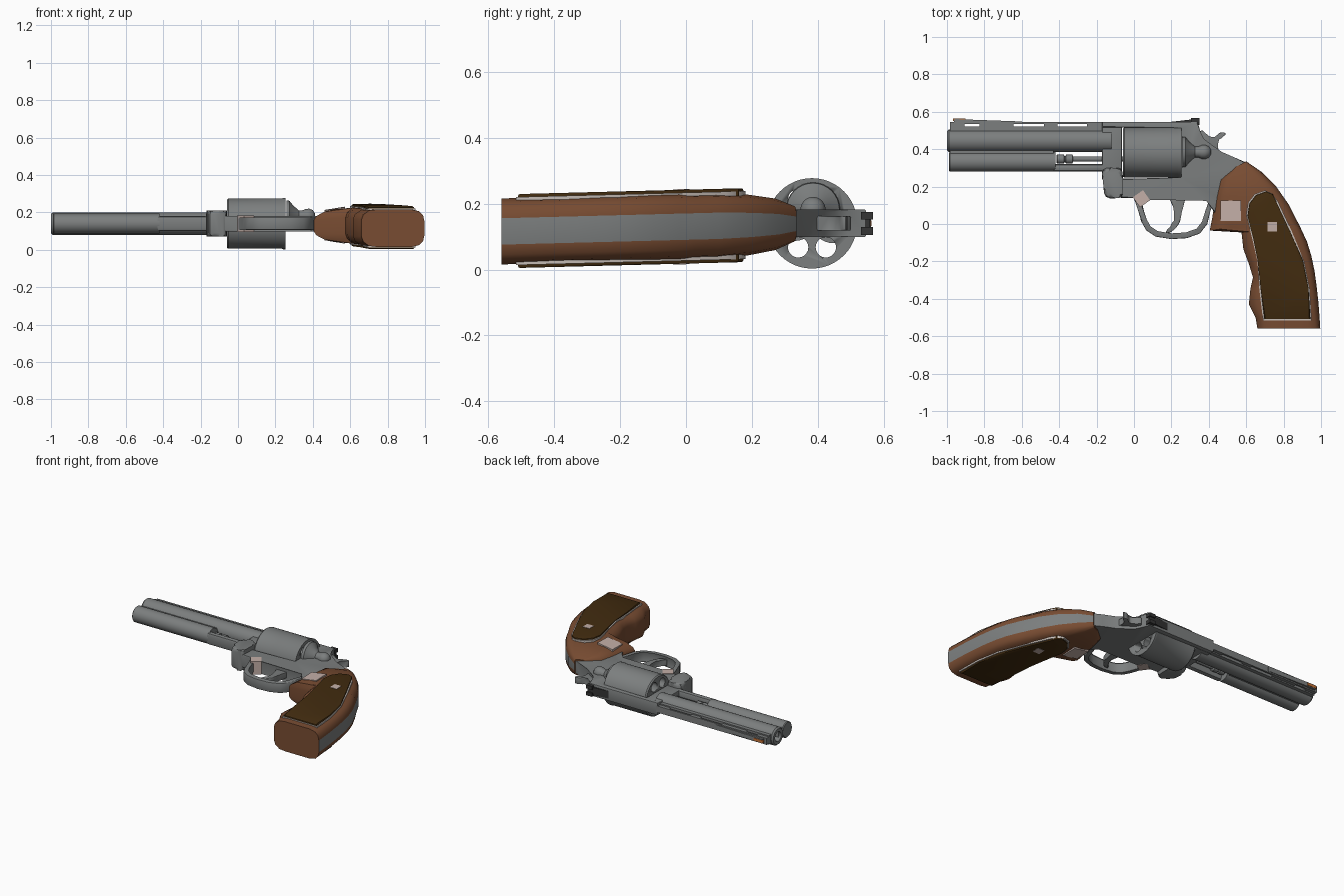
import bpy, bmesh, math
from mathutils import Vector

if "Cube" in bpy.data.objects:
    bpy.data.objects.remove(bpy.data.objects["Cube"])

ZC = 0.14  # mid plane of the model


def material(name, rgb):
    m = bpy.data.materials.new(name)
    m.diffuse_color = (*rgb, 1)
    m.use_nodes = True
    m.node_tree.nodes["Principled BSDF"].inputs["Base Color"].default_value = m.diffuse_color
    return m


STEEL = material("steel", (0.20, 0.21, 0.21))
WOOD = material("wood", (0.19, 0.073, 0.032))
DARK_WOOD = material("dark_wood", (0.055, 0.025, 0.005))
TRIM = material("pale_trim", (0.58, 0.52, 0.48))
PLATE = material("pale_plate", (0.55, 0.43, 0.39))
BLACK = material("black_steel", (0.035, 0.035, 0.035))
ORANGE = material("orange_insert", (0.6, 0.18, 0.04))


def finish(name, bm, mats, angle=35):
    bmesh.ops.recalc_face_normals(bm, faces=bm.faces)
    me = bpy.data.meshes.new(name)
    bm.to_mesh(me)
    bm.free()
    for m in mats:
        me.materials.append(m)
    me.shade_smooth()
    me.set_sharp_from_angle(angle=math.radians(angle))
    ob = bpy.data.objects.new(name, me)
    bpy.context.collection.objects.link(ob)
    return ob


def lean(y):
    """Mid plane of the grip, which leans slightly towards the butt."""
    return 0.13 + 0.026 * y


def prism(name, pts, half, mat, bevel=0.0, mid=None):
    """Outline in x/y extruded both ways from the mid plane; half may be a function of x."""
    h = half if callable(half) else (lambda x: half)
    mid = mid or (lambda y: ZC)
    bm = bmesh.new()
    top = [bm.verts.new((x, y, mid(y) + h(x))) for x, y in pts]
    low = [bm.verts.new((x, y, mid(y) - h(x))) for x, y in pts]
    caps = [bm.faces.new(top), bm.faces.new(low[::-1])]
    n = len(pts)
    for i in range(n):
        j = (i + 1) % n
        bm.faces.new((top[i], low[i], low[j], top[j]))
    if bevel:
        edges = list({e for f in caps for e in f.edges})
        bmesh.ops.bevel(bm, geom=edges, offset=bevel, segments=2, profile=0.5, affect='EDGES')
    return finish(name, bm, [mat])


def box(name, x0, x1, y0, y1, half, mat, bevel=0.0):
    return prism(name, [(x0, y0), (x1, y0), (x1, y1), (x0, y1)], half, mat, bevel)


def lathe(name, profile, y, z, mat, n=32, closed=False):
    """Profile of (x, radius) turned around an axis along x."""
    bm = bmesh.new()
    rings = [[bm.verts.new((x, y + r * math.cos(2 * math.pi * k / n), z + r * math.sin(2 * math.pi * k / n)))
              for k in range(n)] for x, r in profile]
    pairs = list(zip(rings, rings[1:]))
    if closed:
        pairs.append((rings[-1], rings[0]))
    else:
        bm.faces.new(rings[0])
        bm.faces.new(rings[-1])
    for a, b in pairs:
        for k in range(n):
            bm.faces.new((a[k], a[(k + 1) % n], b[(k + 1) % n], b[k]))
    return finish(name, bm, [mat])


def smooth_outline(pts, steps=4):
    """Closed rounded outline through the given points."""
    out, n = [], len(pts)
    for i in range(n):
        a, b, c, d = (Vector(pts[(i + k) % n]) for k in (-1, 0, 1, 2))
        for s in range(steps):
            t = s / steps
            p = 0.5 * (2 * b + (c - a) * t + (2 * a - 5 * b + 4 * c - d) * t**2 + (3 * b - a - 3 * c + d) * t**3)
            out.append((p.x, p.y))
    return out


def band(name, path, width, half, mat):
    """Flat strip following a path."""
    v = [Vector(p) for p in path]
    left, right = [], []
    for i, p in enumerate(v):
        d = (v[min(i + 1, len(v) - 1)] - v[max(i - 1, 0)]).normalized()
        side = Vector((-d.y, d.x)) * width / 2
        left.append(tuple(p + side))
        right.append(tuple(p - side))
    return prism(name, left + right[::-1], half, mat, 0.005)


# Barrel with a bore, and the tube beneath it
lathe("barrel", [(-1, 0.032), (-1, 0.052), (-0.99, 0.06), (-0.12, 0.06), (-0.12, 0.032)], 0.445, ZC, STEEL, closed=True)
lathe("under_barrel", [(-0.99, 0.048), (-0.985, 0.053), (-0.42, 0.053)], 0.333, ZC, STEEL)
prism("ejector_shroud", [(-0.43, 0.282), (-0.16, 0.282), (-0.16, 0.32), (-0.43, 0.32)], 0.04, STEEL, 0.015)
box("barrel_web", -0.985, -0.43, 0.34, 0.42, 0.03, STEEL)
lathe("ejector_rod", [(-0.415, 0.02), (-0.41, 0.024), (-0.375, 0.024), (-0.372, 0.017), (-0.366, 0.017),
                      (-0.363, 0.024), (-0.33, 0.024), (-0.325, 0.014), (-0.05, 0.014)], 0.347, ZC, STEEL, 20)

# Vented rib and sights
box("rib_base", -0.985, -0.16, 0.48, 0.522, 0.03, STEEL)
box("rib_top", -0.985, -0.16, 0.534, 0.546, 0.022, STEEL)
for x0, x1 in ((-0.985, -0.905), (-0.825, -0.645), (-0.48, -0.41), (-0.25, -0.16)):
    box("rib_post", x0, x1, 0.515, 0.54, 0.022, STEEL)
prism("front_sight", [(-0.965, 0.54), (-0.6, 0.54), (-0.6, 0.548), (-0.96, 0.561)], 0.014, STEEL)
box("front_sight_insert", -0.968, -0.90, 0.55, 0.563, 0.008, ORANGE)
prism("rear_sight", [(0.16, 0.542), (0.345, 0.542), (0.345, 0.558), (0.30, 0.558)], 0.025, BLACK)
for s in (-1, 1):
    ob = box("rear_sight_ear", 0.305, 0.35, 0.53, 0.567, 0.012, BLACK)
    ob.location.z = s * 0.023

# Frame: strap over the cylinder, rear, and lower rail
prism("frame", [(-0.17, 0.515), (0.258, 0.52), (0.258, 0.243), (-0.07, 0.243), (-0.07, 0.14), (0.0, 0.14),
                (0.06, 0.13), (0.39, 0.13), (0.43, 0.06), (0.6, 0.06), (0.7, 0.22), (0.6, 0.33), (0.54, 0.348),
                (0.47, 0.385), (0.42, 0.42), (0.37, 0.45), (0.35, 0.49), (0.342, 0.546), (-0.17, 0.546)],
      0.042, STEEL, 0.006)
box("frame_front", -0.17, -0.065, 0.24, 0.53, 0.04, STEEL, 0.006)
prism("crane_block", smooth_outline([(-0.165, 0.29), (-0.165, 0.22), (-0.15, 0.145), (-0.08, 0.14),
                                     (-0.062, 0.16), (-0.062, 0.28), (-0.1, 0.30)], 3), 0.07, STEEL, 0.02)

# Cylinder with six open chambers
drum = lathe("cylinder", [(-0.06, 0.128), (-0.052, 0.134), (0.235, 0.134), (0.24, 0.137), (0.253, 0.137)],
             0.382, ZC, STEEL, 48)
for k in range(6):
    a = k * math.pi / 3
    cut = lathe("chamber_cutter", [(-0.2, 0.031), (0.4, 0.031)], 0.382 + 0.084 * math.cos(a),
                ZC + 0.084 * math.sin(a), STEEL, 20)
    cut.hide_render = True
    cut.hide_viewport = True
    mod = drum.modifiers.new("chamber", 'BOOLEAN')
    mod.object = cut
    mod.operation = 'DIFFERENCE'
    mod.solver = 'EXACT'

# Recoil shield flowing into the round latch
lathe("recoil_shield_latch", [(0.258, 0.082), (0.275, 0.08), (0.295, 0.055), (0.325, 0.029), (0.345, 0.029),
                              (0.36, 0.036), (0.38, 0.038), (0.4, 0.03), (0.412, 0.012)], 0.385, 0.182, STEEL)

# Hammer, trigger and guard
prism("hammer", smooth_outline([(0.34, 0.45), (0.36, 0.50), (0.385, 0.483), (0.415, 0.462), (0.435, 0.468),
                                (0.46, 0.488), (0.488, 0.487), (0.486, 0.474), (0.462, 0.46), (0.445, 0.43),
                                (0.45, 0.37), (0.36, 0.37)], 3), 0.022, STEEL, 0.004)
prism("trigger", smooth_outline([(0.19, 0.15), (0.27, 0.15), (0.255, 0.06), (0.24, 0.0), (0.195, -0.045),
                                 (0.17, -0.04), (0.205, 0.0), (0.22, 0.06)], 3), 0.02, STEEL, 0.005)
band("trigger_guard", [(0.0, 0.17), (0.035, 0.09), (0.05, 0.02), (0.075, -0.025), (0.12, -0.055), (0.2, -0.068),
                       (0.28, -0.063), (0.345, -0.04), (0.38, 0.005), (0.395, 0.07), (0.42, 0.14)],
     0.026, 0.033, STEEL)

# Wooden grip: rows of front edge, back edge and half thickness, with a steel back strap
ROWS = [(0.535, 0.30, 0.60, 0.335, 0.055), (0.46, 0.235, 0.68, 0.28, 0.078), (0.435, 0.14, 0.76, 0.20, 0.092),
        (0.418, 0.03, 0.83, 0.10, 0.10), (0.405, -0.035, 0.865, 0.03, 0.10), (0.575, -0.045, 0.888, -0.015, 0.10),
        (0.585, -0.135, 0.925, -0.095, 0.10), (0.615, -0.215, 0.948, -0.17, 0.10),
        (0.636, -0.285, 0.965, -0.25, 0.10), (0.622, -0.35, 0.976, -0.33, 0.10),
        (0.614, -0.43, 0.986, -0.42, 0.10), (0.65, -0.50, 0.992, -0.50, 0.10), (0.66, -0.56, 0.996, -0.56, 0.10)]
HALF_SECTION = [(0, 0.45), (0.03, 0.72), (0.12, 0.95), (0.25, 1), (0.8, 1), (0.92, 0.9), (0.98, 0.7), (1, 0.4)]


def narrowing(x):
    return min(1.0, 0.68 + max(0.0, x - 0.4) * 1.6)


bm = bmesh.new()
rings = []
section = HALF_SECTION + [(t, -w) for t, w in reversed(HALF_SECTION)]
for fx, fy, bx, by, h in ROWS:
    ring = []
    for t, w in section:
        x, y = fx + (bx - fx) * t, fy + (by - fy) * t
        ring.append(bm.verts.new((x, y, lean(y) + w * h * max(narrowing(x), 0.9 if fy > 0.2 else 0))))
    rings.append(ring)
n, back = len(section), len(HALF_SECTION) - 1
for a, b in zip(rings, rings[1:]):
    for k in range(n):
        f = bm.faces.new((a[k], a[(k + 1) % n], b[(k + 1) % n], b[k]))
        f.material_index = 1 if k == back else 0
bm.faces.new(rings[0])
bm.faces.new(rings[-1])
finish("grip", bm, [WOOD, STEEL], 40)

# Raised dark grip panels with a pale edge, on both sides
PANEL = [(0.70, 0.18), (0.735, 0.165), (0.77, 0.12), (0.84, -0.03), (0.91, -0.20), (0.94, -0.35), (0.95, -0.515),
         (0.69, -0.515), (0.67, -0.35), (0.66, -0.20), (0.63, -0.07), (0.60, 0.05), (0.61, 0.115), (0.645, 0.16)]
cx, cy = 0.77, -0.18
inner = [(x - math.copysign(0.007, x - cx), y - math.copysign(0.006, y - cy)) for x, y in PANEL]
prism("panel_trim", PANEL, 0.103, TRIM, 0, lean)
prism("grip_panel", inner, 0.112, DARK_WOOD, 0.006, lean)


# Small pale square plates on both sides
def square(name, x, y, size, turn, half, mid=None):
    r = size / math.sqrt(2)
    pts = [(x + r * math.cos(turn + k * math.pi / 2), y + r * math.sin(turn + k * math.pi / 2)) for k in range(4)]
    prism(name, pts, half, PLATE, 0, mid)


square("grip_plate", 0.518, 0.07, 0.11, math.pi / 4, lambda x: 0.1 * narrowing(x) + 0.002, lean)
square("panel_plate", 0.74, -0.015, 0.05, math.pi / 4, 0.114, lean)
square("frame_plate", 0.04, 0.135, 0.066, math.radians(80), 0.044)
